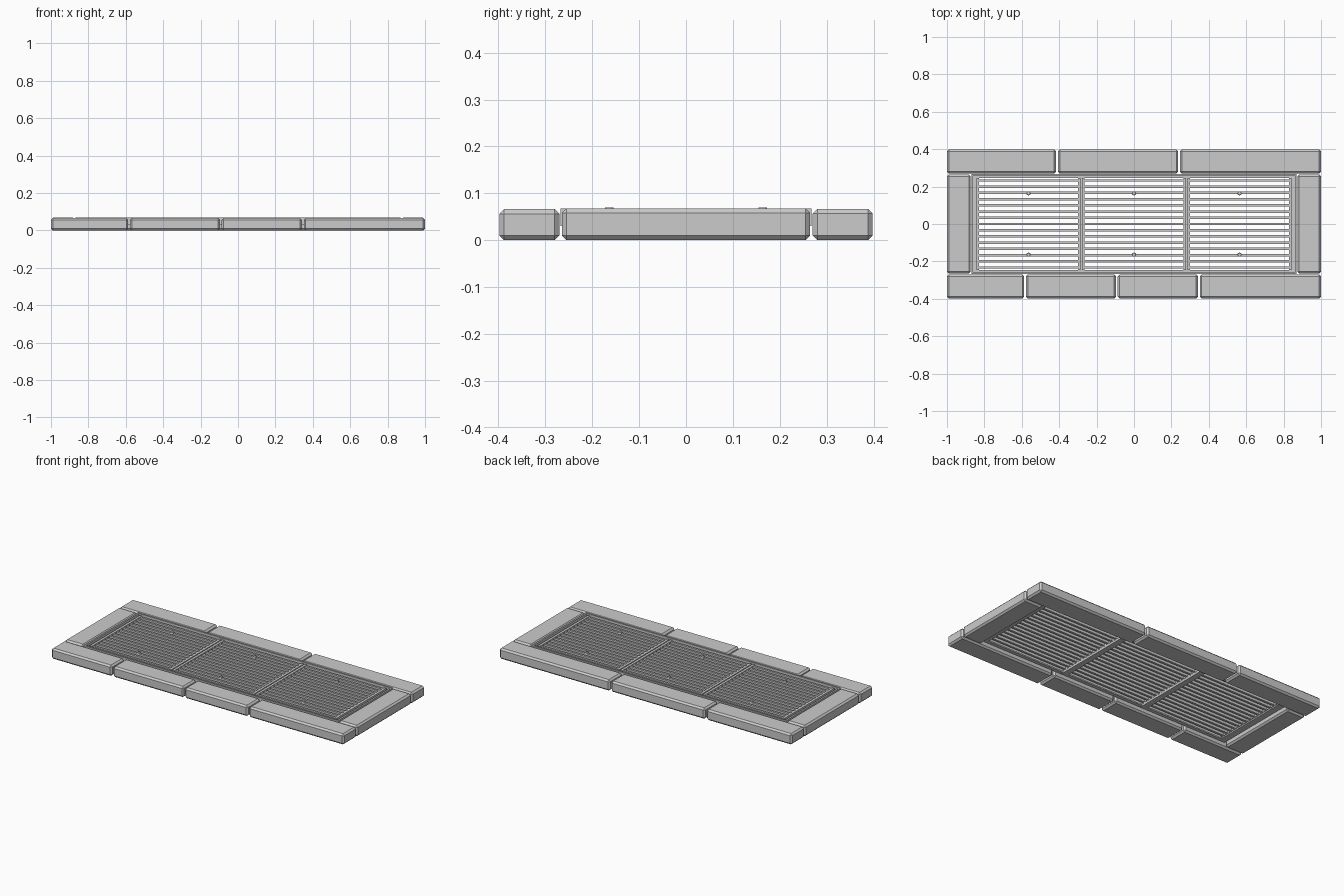
import bpy, bmesh
from mathutils import Matrix, Vector

if "Cube" in bpy.data.objects:
    bpy.data.objects.remove(bpy.data.objects["Cube"])


def add_box(bm, x0, x1, y0, y1, z0, z1):
    size = Vector((x1 - x0, y1 - y0, z1 - z0, 1))
    mid = Vector(((x0 + x1) / 2, (y0 + y1) / 2, (z0 + z1) / 2))
    bmesh.ops.create_cube(bm, size=1, matrix=Matrix.Translation(mid) @ Matrix.Diagonal(size))


def finish(bm, name, bevel=0):
    if bevel:
        bmesh.ops.bevel(bm, geom=bm.edges[:], offset=bevel, segments=1, affect='EDGES')
    mesh = bpy.data.meshes.new(name)
    bm.to_mesh(mesh)
    bm.free()
    obj = bpy.data.objects.new(name, mesh)
    bpy.context.collection.objects.link(obj)
    return obj


def stone(name, x0, x1, y0, y1, top):
    bm = bmesh.new()
    add_box(bm, x0, x1, y0, y1, 0, top)
    finish(bm, name, 0.01)


# Chamfered kerb stones around the opening
front_cuts = [(-1, -0.587), (-0.578, -0.096), (-0.087, 0.342), (0.352, 1)]
back_cuts = [(-1, -0.417), (-0.406, 0.236), (0.246, 1)]
for i, (a, b) in enumerate(front_cuts):
    stone(f"front_stone_{i + 1}", a, b, -0.398, -0.27, 0.066)
for i, (a, b) in enumerate(back_cuts):
    stone(f"back_stone_{i + 1}", a, b, 0.27, 0.398, 0.067)
stone("left_stone", -1, -0.873, -0.265, 0.265, 0.068)
stone("right_stone", 0.873, 1, -0.265, 0.265, 0.068)

# Angle-iron frame: thin upright wall plus inward ledge
bm = bmesh.new()
for s in (-1, 1):
    y = sorted((s * 0.268, s * 0.258))
    add_box(bm, -0.87, 0.87, *y, 0.03, 0.068)
    y = sorted((s * 0.258, s * 0.246))
    add_box(bm, -0.86, 0.86, *y, 0.03, 0.038)
    x = sorted((s * 0.87, s * 0.86))
    add_box(bm, *x, -0.258, 0.258, 0.03, 0.068)
    x = sorted((s * 0.86, s * 0.83))
    add_box(bm, *x, -0.246, 0.246, 0.03, 0.038)
finish(bm, "grate_frame")

# Cross supports under the joints between grates
for name, x in (("left_support", -0.282), ("right_support", 0.282)):
    bm = bmesh.new()
    add_box(bm, x - 0.018, x + 0.018, -0.258, 0.258, 0.026, 0.039)
    finish(bm, name)

# Three slatted grates, each with two bolts
for i in range(3):
    cx = (i - 1) * 0.564
    bm = bmesh.new()
    for s in (-1, 1):
        x = sorted((cx + s * 0.279, cx + s * 0.264))
        add_box(bm, *x, -0.245, 0.245, 0.04, 0.066)
    for k in range(15):
        y = (k - 7) * 0.0332
        add_box(bm, cx - 0.266, cx + 0.266, y - 0.0065, y + 0.0065, 0.043, 0.064)
    finish(bm, f"grate_{i + 1}")
    bm = bmesh.new()
    for y in (-0.164, 0.164):
        bmesh.ops.create_cone(bm, cap_ends=True, segments=12, radius1=0.011, radius2=0.009,
                              depth=0.012, matrix=Matrix.Translation((cx, y, 0.064)))
    finish(bm, f"grate_bolts_{i + 1}")
